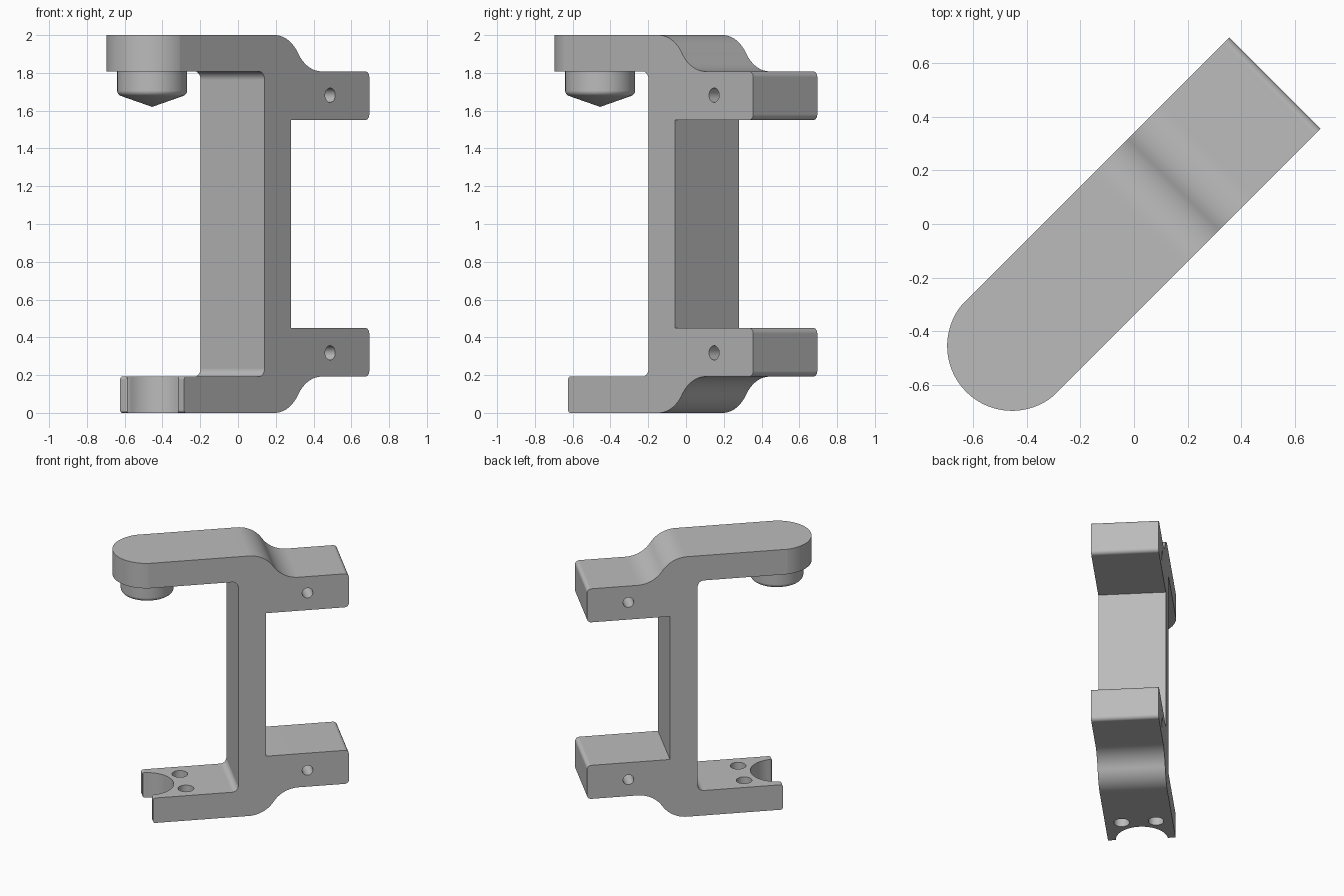
import bpy, bmesh, math
from mathutils import Vector

cube = bpy.data.objects.get("Cube")
if cube:
    bpy.data.objects.remove(cube, do_unlink=True)

HALF = 0.24       # half width of the bracket
PIVOT = -0.643    # centre of the round end, peg and notch
TURN = math.radians(45)

grey = bpy.data.materials.new("plain grey")
grey.use_nodes = True
grey.diffuse_color = (0.5, 0.5, 0.5, 1)
grey.node_tree.nodes["Principled BSDF"].inputs["Base Color"].default_value = (0.5, 0.5, 0.5, 1)


def arc(cx, cy, r, start, end, n):
    angles = [math.radians(start + (end - start) * i / n) for i in range(n + 1)]
    return [(cx + r * math.cos(a), cy + r * math.sin(a)) for a in angles]


def rounded(corners):
    """Replace each (x, y, radius) corner by a fillet arc."""
    out = []
    for i, (x, y, r) in enumerate(corners):
        p = Vector((x, y))
        if r == 0:
            out.append((x, y))
            continue
        a = (Vector(corners[i - 1][:2]) - p).normalized()
        b = (Vector(corners[(i + 1) % len(corners)][:2]) - p).normalized()
        half = a.angle(b) / 2
        centre = p + (a + b).normalized() * (r / math.sin(half))
        start = p + a * (r / math.tan(half)) - centre
        end = p + b * (r / math.tan(half)) - centre
        n = 14 if r > 0.1 else 6
        sweep = start.angle(end)
        for k in range(n + 1):
            t = k / n
            q = start * math.sin((1 - t) * sweep) + end * math.sin(t * sweep)
            out.append(tuple(centre + q / math.sin(sweep)))
    return out


def new_object(name, bm):
    bmesh.ops.recalc_face_normals(bm, faces=bm.faces)
    mesh = bpy.data.meshes.new(name)
    bm.to_mesh(mesh)
    bm.free()
    mesh.materials.append(grey)
    obj = bpy.data.objects.new(name, mesh)
    bpy.context.collection.objects.link(obj)
    return obj


def prism(name, outline, axis, low, high):
    """Extrude an outline along y (side profile) or z (plan)."""
    bm = bmesh.new()
    place = (lambda a, b: (a, low, b)) if axis == "y" else (lambda a, b: (a, b, low))
    face = bm.faces.new([bm.verts.new(place(a, b)) for a, b in outline])
    made = bmesh.ops.extrude_face_region(bm, geom=[face])["geom"]
    step = Vector((0, high - low, 0) if axis == "y" else (0, 0, high - low))
    bmesh.ops.translate(bm, vec=step, verts=[g for g in made if isinstance(g, bmesh.types.BMVert)])
    return new_object(name, bm)


# Side profile: upper half, then its mirror with a shorter, softened end
upper = [(0.156, 1.55, 0), (0.743, 1.55, 0.03), (0.743, 1.808, 0.03),
         (0.274, 1.808, 0.21), (0.146, 2, 0.21),
         (-0.95, 2, 0), (-0.95, 1.808, 0), (-0.04, 1.808, 0.045)]
lower = [(PIVOT, 2 - z, 0.015) if x < -0.9 else (x, 2 - z, r) for x, z, r in reversed(upper)]
body = prism("bracket_body", rounded(upper + lower), "y", -HALF, HALF)

# Plan outline that rounds the end of the top arm
plan = arc(PIVOT, 0, HALF + 0.002, 85, 275, 56) + [(-0.6, -0.5), (1, -0.5), (1, 0.5), (-0.6, 0.5)]
tools = [(prism("plan_cutter", plan, "z", -0.5, 2.5), "INTERSECT")]

# Half-round notch with eased lips in the bottom arm
lip = [(-0.638, 0.189), (-0.643, 0.2), (-0.66, 0.215), (-0.8, 0.215)]
notch = arc(PIVOT, 0, 0.185, -85, 85, 36) + lip + [(x, -y) for x, y in reversed(lip)]
tools.append((prism("notch_cutter", notch, "z", -0.2, 0.4), "DIFFERENCE"))

# Screw holes in the bottom arm, cross holes in both rear lugs
for side in (-1, 1):
    hole = arc(-0.39, side * 0.122, 0.055, 0, 360, 32)[:-1]
    tools.append((prism("screw_hole_cutter", hole, "z", -0.2, 0.4), "DIFFERENCE"))
    hole = arc(0.45, 1 + side * 0.682, 0.038, 0, 360, 32)[:-1]
    tools.append((prism("cross_hole_cutter", hole, "y", -0.5, 0.5), "DIFFERENCE"))

for tool, operation in tools:
    mod = body.modifiers.new(tool.name, "BOOLEAN")
    mod.object, mod.operation, mod.solver = tool, operation, "EXACT"
bpy.context.view_layer.update()
result = bpy.data.meshes.new_from_object(body.evaluated_get(bpy.context.evaluated_depsgraph_get()))
body.modifiers.clear()
body.data = result
result.materials.clear()
result.materials.append(grey)
for poly in result.polygons:
    poly.material_index = 0
for tool, _ in tools:
    bpy.data.objects.remove(tool, do_unlink=True)

# Pointed peg under the top arm
side_line = rounded([(0, 1.62, 0), (0.172, 1.682, 0.045), (0.185, 1.7, 0), (0.185, 1.808, 0)][:1]
                    + [(0.185, 1.685, 0.03), (0.185, 1.808, 0)])
bm = bmesh.new()
verts = [bm.verts.new((r, 0, z)) for r, z in side_line]
edges = [bm.edges.new(pair) for pair in zip(verts, verts[1:])]
bmesh.ops.spin(bm, geom=verts + edges, cent=(0, 0, 0), axis=(0, 0, 1),
               angle=math.tau, steps=56, use_duplicate=False)
bmesh.ops.remove_doubles(bm, verts=bm.verts, dist=0.0001)
peg = new_object("pointed_peg", bm)
peg.location = (PIVOT * math.cos(TURN), PIVOT * math.sin(TURN), 0)

# Turn onto the diagonal and smooth the curved faces
for obj in (body, peg):
    obj.rotation_euler.z = TURN
    bpy.ops.object.select_all(action="DESELECT")
    obj.select_set(True)
    bpy.context.view_layer.objects.active = obj
    bpy.ops.object.shade_smooth_by_angle(angle=math.radians(30))
    weighted = obj.modifiers.new("weighted_normals", "WEIGHTED_NORMAL")
    weighted.keep_sharp = True
